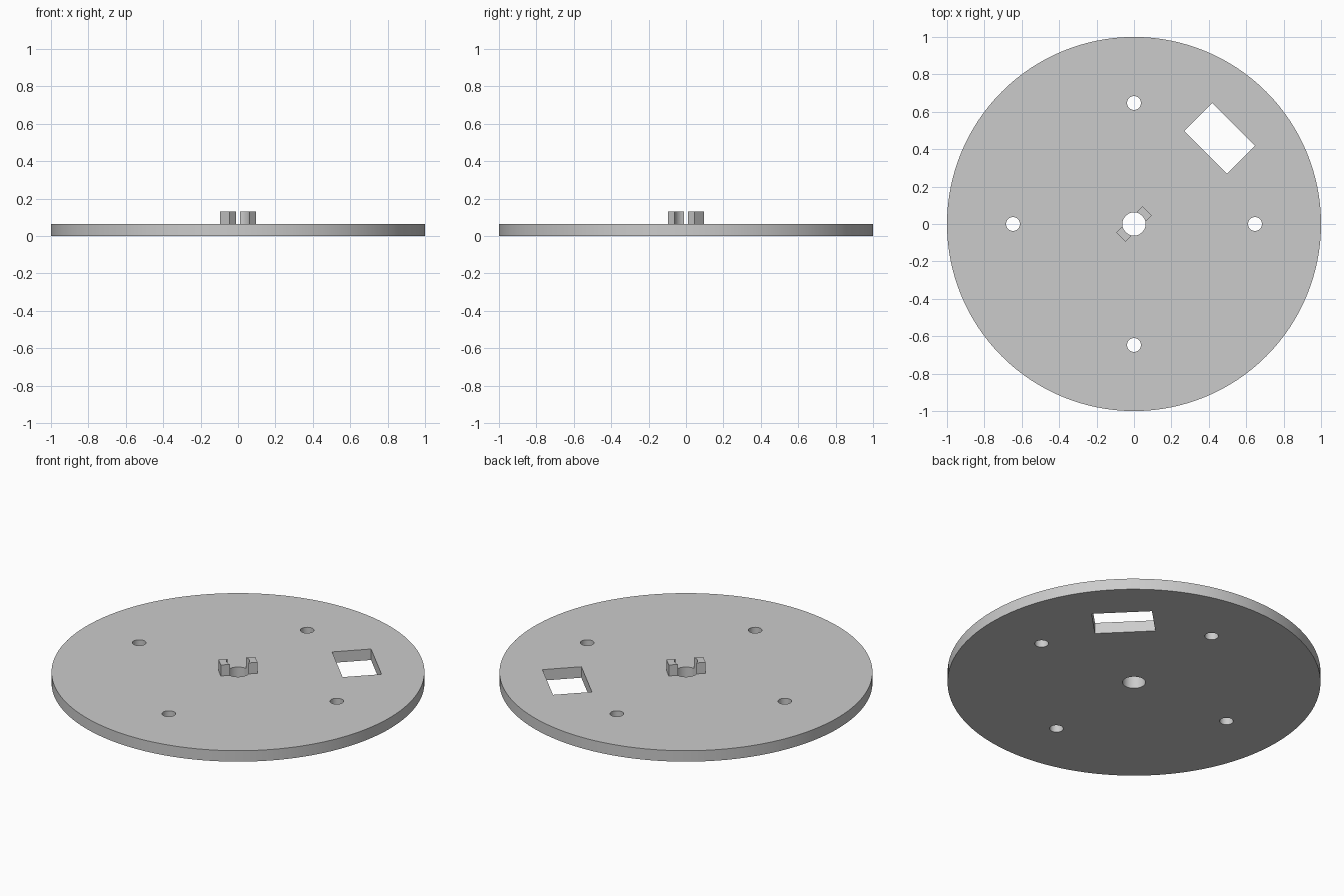
import bpy
import math

if "Cube" in bpy.data.objects:
    bpy.data.objects.remove(bpy.data.objects["Cube"], do_unlink=True)

THICK = 0.065        # plate thickness, also tab height
BORE = 0.062         # centre hole radius
RING = 0.647         # distance of holes and window from the centre
DIAGONAL = math.radians(45)

grey = bpy.data.materials.new("plain grey")
grey.use_nodes = True
colour = (0.6, 0.6, 0.6, 1)
grey.diffuse_color = colour
grey.node_tree.nodes["Principled BSDF"].inputs["Base Color"].default_value = colour


def at(radius, angle, z):
    return (radius * math.cos(angle), radius * math.sin(angle), z)


def finish(ob, name):
    ob.name = name
    ob.data.materials.append(grey)
    return ob


def disc(name, radius, height, location, sides):
    bpy.ops.mesh.primitive_cylinder_add(
        vertices=sides, radius=radius, depth=height, location=location)
    return finish(bpy.context.object, name)


def block(name, size, location, angle):
    bpy.ops.mesh.primitive_cube_add(size=1, location=location, rotation=(0, 0, angle))
    ob = bpy.context.object
    ob.scale = size
    bpy.ops.object.transform_apply(location=False, rotation=False, scale=True)
    return finish(ob, name)


def cut(target, cutters):
    for cutter in cutters:
        cutter.hide_render = True
        mod = target.modifiers.new("cut", "BOOLEAN")
        mod.operation = "DIFFERENCE"
        mod.solver = "EXACT"
        mod.object = cutter
        bpy.ops.object.select_all(action="DESELECT")
        target.select_set(True)
        bpy.context.view_layer.objects.active = target
        bpy.ops.object.modifier_apply(modifier=mod.name)
        bpy.data.objects.remove(cutter, do_unlink=True)
    bpy.ops.object.shade_smooth_by_angle(angle=math.radians(30))


# Round plate with bore, four screw holes and a rectangular window
mid = THICK / 2
plate = disc("round_plate", 1, THICK, (0, 0, mid), 128)
openings = [disc("bore_cutter", BORE, 1, (0, 0, mid), 48)]
for i in range(4):
    openings.append(disc("hole_cutter", 0.037, 1, at(RING, i * math.pi / 2, mid), 32))
openings.append(block("window_cutter", (0.212, 0.325, 1), at(RING, DIAGONAL, mid), DIAGONAL))
cut(plate, openings)

# Two drive tabs on the diagonal, hollowed to follow the bore
for name, angle in (("back_tab", DIAGONAL), ("front_tab", DIAGONAL + math.pi)):
    tab = block(name, (0.06, 0.07, THICK), at(0.07, angle, THICK * 1.5), angle)
    cut(tab, [disc("bore_cutter", BORE, 1, (0, 0, mid), 48)])
